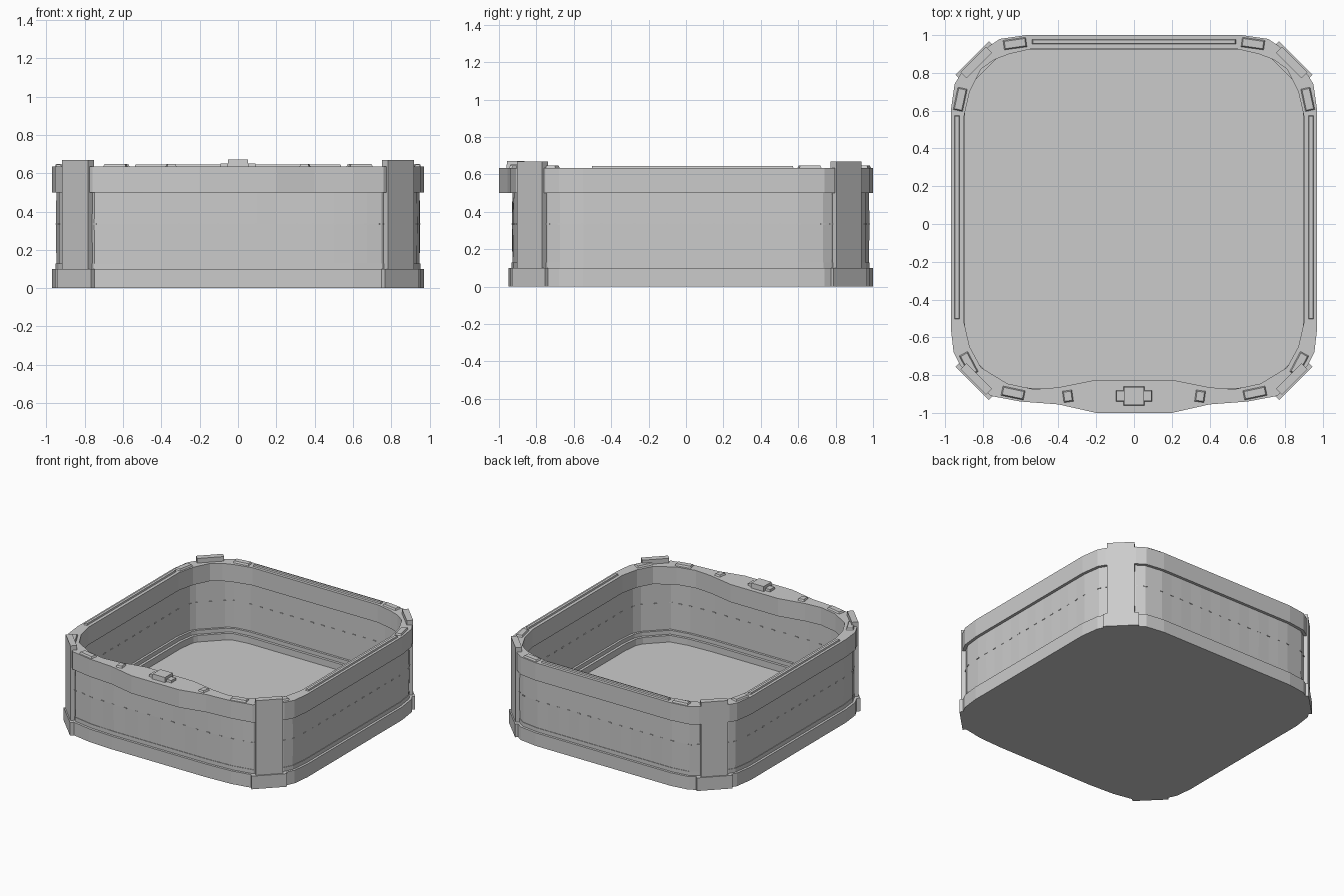
import bpy, bmesh, math
from mathutils import Vector, Matrix

cube = bpy.data.objects.get("Cube")
if cube:
    bpy.data.objects.remove(cube, do_unlink=True)

grey = bpy.data.materials.new("light_grey")
grey.use_nodes = True
grey.diffuse_color = (0.6, 0.6, 0.6, 1)
grey.node_tree.nodes["Principled BSDF"].inputs["Base Color"].default_value = (0.6, 0.6, 0.6, 1)


def finish(name, bm):
    bmesh.ops.recalc_face_normals(bm, faces=bm.faces)
    mesh = bpy.data.meshes.new(name)
    bm.to_mesh(mesh)
    bm.free()
    mesh.materials.append(grey)
    obj = bpy.data.objects.new(name, mesh)
    bpy.context.collection.objects.link(obj)
    return obj


def mirrored(half):
    """Close a right-hand half outline (front to back) counter-clockwise."""
    return [Vector(p) for p in half] + [Vector((-x, y)) for x, y in reversed(half)]


def normals(loop):
    out = []
    for i, p in enumerate(loop):
        a = (p - loop[i - 1]).normalized()
        b = (loop[(i + 1) % len(loop)] - p).normalized()
        t = a + b
        out.append(Vector((t.y, -t.x)).normalized() / max(0.6, math.sqrt((1 + a.dot(b)) / 2)))
    return out


def inset(loop, d):
    return [p - n * d for p, n in zip(loop, normals(loop))]


def loft(name, loops, ring=False, caps=False):
    """Skin stacked (outline, z) loops; ring closes the section on itself."""
    bm = bmesh.new()
    rows = [[bm.verts.new((p.x, p.y, z)) for p in loop] for loop, z in loops]
    n = len(rows[0])
    for k in range(len(rows) if ring else len(rows) - 1):
        a, b = rows[k], rows[(k + 1) % len(rows)]
        for i in range(n):
            j = (i + 1) % n
            bm.faces.new((a[i], a[j], b[j], b[i]))
    if caps:
        bm.faces.new(rows[0])
        bm.faces.new(rows[-1])
    return finish(name, bm)


def block(name, x, y, z0, z1, w, d, angle=0, taper=0.0):
    """Box on the rail with slightly tapered sides."""
    c, s = math.cos(angle), math.sin(angle)

    def rect(t):
        corners = ((-1, -1), (1, -1), (1, 1), (-1, 1))
        pts = [(sx * (w / 2 - t), sy * (d / 2 - t)) for sx, sy in corners]
        return [Vector((x + c * u - s * v, y + s * u + c * v)) for u, v in pts]
    return loft(name, [(rect(0), z0), (rect(taper), z1)], caps=True)


# Outlines: rail bulges at the front, base does not
corner = [(.60, -.94), (.76, -.91), (.92, -.75), (.955, -.68), (.97, -.55),
          (.97, .60), (.95, .74), (.92, .79), (.77, .94), (.71, .98), (.57, 1.0)]
rail_outer = mirrored([(.2, -1.0), (.4, -.955)] + corner)
rail_inner = mirrored([(.2, -.825), (.4, -.865), (.53, -.875), (.67, -.845), (.81, -.76),
                       (.87, -.65), (.90, -.52), (.90, .57), (.87, .70), (.81, .82),
                       (.74, .87), (.66, .90), (.53, .93)])
base = mirrored([(.2, -.95), (.4, -.95)] + corner)

# Base tray: outer skirt, raised lip, stepped inside and floor
tray = [(0, 0), (0, .10), (.018, .10), (.018, .13), (.055, .13), (.055, .10),
        (.075, .10), (.075, .05)]
loft("base_tray", [(inset(base, d), z) for d, z in tray], caps=True)

# Top rail
loft("top_rail", [(rail_outer, .50), (rail_outer, .635), (rail_inner, .635), (rail_inner, .50)], ring=True)

# Fabric wall with shallow pleats
centre = inset(base, .03)
path = []
for i, p in enumerate(centre):
    q = centre[(i + 1) % len(centre)]
    steps = max(1, round((q - p).length / .09))
    path += [p.lerp(q, k / steps) for k in range(steps)]
norm = normals(path)
outer = [p + n * (.008 + .003 * (i % 2)) for i, (p, n) in enumerate(zip(path, norm))]
middle = [p + n * .008 for p, n in zip(path, norm)]
inner = inset(path, .008)
loft("fabric_wall", [(middle, .12), (outer, .335), (middle, .51), (inner, .51), (inner, .12)], ring=True)

# Stitches around the middle of the fabric
bm = bmesh.new()
for p, n in zip(path, norm):
    turn = Matrix.Rotation(math.atan2(n.y, n.x), 4, 'Z')
    spot = Matrix.Translation((p.x, p.y, .335))
    bmesh.ops.create_cube(bm, size=1, matrix=spot @ turn @ Matrix.Diagonal((.026, .025, .006, 1)))
finish("stitches", bm)

for side, word in ((1, "left"), (-1, "right")):
    for y, end in ((-.83, "front"), (.865, "back")):
        front = end == "front"
        turn = side * math.radians(45 if front else -45)
        sgn = -1 if front else 1
        # Corner post, rising above the rail
        block(f"{end}_{word}_post", side * .835, y - sgn * .01, .09, .67, .19, .045, turn)
        # Corner foot of the base
        block(f"{end}_{word}_foot", side * .835, y - sgn * .008, 0, .10, .25, .06, turn)
    # Long side pad and small pads on the rail
    block(f"{word}_side_pad", side * .937, .035, .63, .646, .028, 1.08, 0, .004)
    pads = [(.63, .955, 82, "back"), (.92, .66, 12, "back_side"), (.875, -.74, -28, "front_side"),
            (.64, -.895, -78, "front"), (.35, -.912, -8, "latch")]
    for x, y, deg, label in pads:
        long = .06 if label == "latch" else .12
        block(f"{word}_{label}_pad", side * x, y, .63, .648, .055, long + .005,
              side * math.radians(deg), .008)
block("back_pad", 0, .965, .63, .646, 1.08, .028, 0, .004)

# Front latch
block("latch_box", 0, -.91, .63, .672, .11, .10, 0, .003)
block("latch_wings", 0, -.91, .63, .652, .19, .06, 0, .003)
